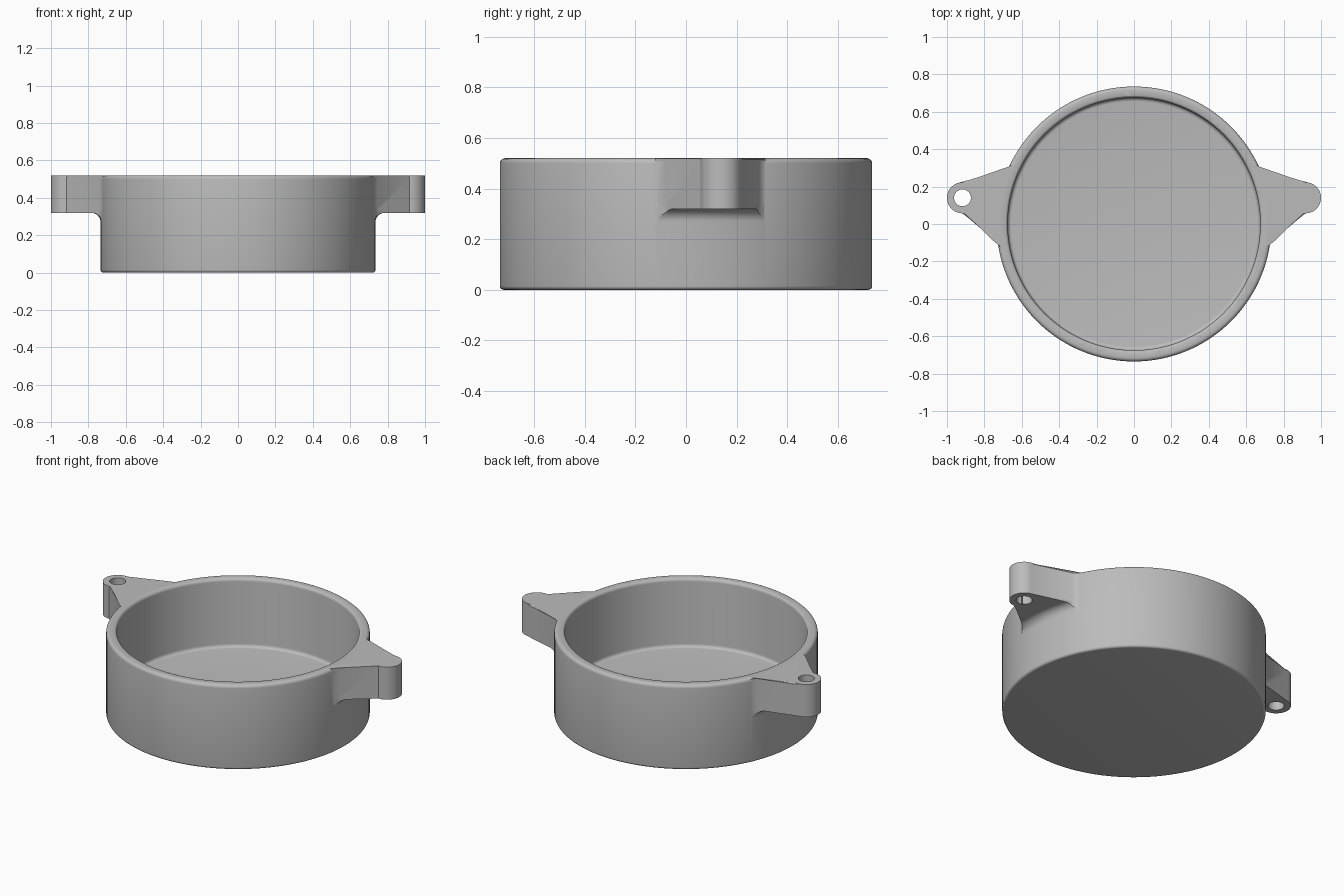
import bpy, bmesh
from math import sin, cos, radians, tau

cube = bpy.data.objects.get("Cube")
if cube:
    bpy.data.objects.remove(cube, do_unlink=True)

grey = bpy.data.materials.new("plain grey")
grey.use_nodes = True
COLOUR = (0.5, 0.5, 0.5, 1)
grey.diffuse_color = COLOUR
grey.node_tree.nodes["Principled BSDF"].inputs["Base Color"].default_value = COLOUR

TOP = 0.52        # rim height
LUG_Z = 0.32      # underside of the lugs
BOSS = (0.917, 0.14)


def make(name, bm):
    bmesh.ops.recalc_face_normals(bm, faces=bm.faces[:])
    mesh = bpy.data.meshes.new(name)
    bm.to_mesh(mesh)
    bm.free()
    mesh.materials.append(grey)
    obj = bpy.data.objects.new(name, mesh)
    bpy.context.collection.objects.link(obj)
    return obj


def arc(cx, cz, r, start, end, steps=5):
    angles = [radians(start + (end - start) * i / steps) for i in range(steps + 1)]
    return [(cx + r * cos(a), cz + r * sin(a)) for a in angles]


def lathe(name, profile, segments=128):
    """Spin a profile of (radius, z) points that starts and ends on the axis."""
    bm = bmesh.new()
    verts = [bm.verts.new((r, 0, z)) for r, z in profile]
    edges = [bm.edges.new(pair) for pair in zip(verts, verts[1:])]
    bmesh.ops.spin(bm, geom=verts + edges, axis=(0, 0, 1), cent=(0, 0, 0),
                   angle=tau, steps=segments, use_duplicate=False)
    bmesh.ops.remove_doubles(bm, verts=bm.verts[:], dist=0.0001)
    return make(name, bm)


def cylinder(name, x, y, r, z0, z1):
    obj = lathe(name, [(0, z0), (r, z0), (r, z1), (0, z1)], 48)
    for v in obj.data.vertices:
        v.co.x += x
        v.co.y += y
    return obj


def wedge(name, side, z0, z1, rounded):
    """Tapered web of a lug; its flared root runs into the wall."""
    outline = [(0.5, 0.315), (0.66, 0.315), (0.69, 0.287), (0.938, 0.22), BOSS,
               (0.917, 0.057), (0.745, -0.08), (0.722, -0.12), (0.5, -0.12)]
    bm = bmesh.new()
    low = [bm.verts.new((side * x, y, z0)) for x, y in outline]
    high = [bm.verts.new((side * x, y, z1)) for x, y in outline]
    bm.faces.new(low)
    bm.faces.new(high)
    n = len(outline)
    for i in range(n):
        j = (i + 1) % n
        bm.faces.new((low[i], low[j], high[j], high[i]))
    if rounded:
        edges = [bm.edges.get((high[i], high[i + 1])) for i in (1, 2, 5, 6)]
        bmesh.ops.bevel(bm, geom=edges, offset=0.012, segments=3,
                        profile=0.5, affect='EDGES')
    return make(name, bm)


def boolean(target, other, operation):
    mod = target.modifiers.new("join", 'BOOLEAN')
    mod.operation = operation
    mod.solver = 'EXACT'
    mod.object = other
    bpy.context.view_layer.objects.active = target
    bpy.ops.object.modifier_apply(modifier=mod.name)
    bpy.data.objects.remove(other, do_unlink=True)


# Round body with softened bottom and top edges
body = lathe("cup_with_lugs",
             [(0, 0)] + arc(0.72, 0.015, 0.015, -90, 0)
             + arc(0.715, TOP - 0.02, 0.02, 0, 90) + [(0, TOP)])

# Lugs: web, fillet beneath it and round boss
for side in (1, -1):
    fillet = lathe("lug_fillet",
                   [(0, 0.27)] + arc(0.785, 0.27, 0.05, 180, 90, 6)
                   + [(0.785, 0.34), (0, 0.34)])
    boolean(fillet, wedge("fillet_limit", side, 0.2, 0.4, False), 'INTERSECT')
    boolean(body, fillet, 'UNION')
    boolean(body, wedge("lug_web", side, LUG_Z, TOP, True), 'UNION')
    boolean(body, cylinder("lug_boss", side * BOSS[0], BOSS[1], 0.083, LUG_Z, TOP), 'UNION')

# Hollow inside with a rounded lip and floor corner
cavity = lathe("cavity", [(0, 0.1)] + arc(0.655, 0.12, 0.02, -90, 0)
               + arc(0.695, TOP - 0.018, 0.02, 180, 90) + [(0.695, 0.6), (0, 0.6)])
boolean(body, cavity, 'DIFFERENCE')

# Screw holes
for side in (1, -1):
    boolean(body, cylinder("screw_hole", side * BOSS[0], BOSS[1], 0.045, 0.2, 0.6), 'DIFFERENCE')

# Smooth shading with crisp edges
bpy.ops.object.select_all(action='DESELECT')
body.select_set(True)
bpy.context.view_layer.objects.active = body
bpy.ops.object.shade_smooth_by_angle(angle=radians(30))
